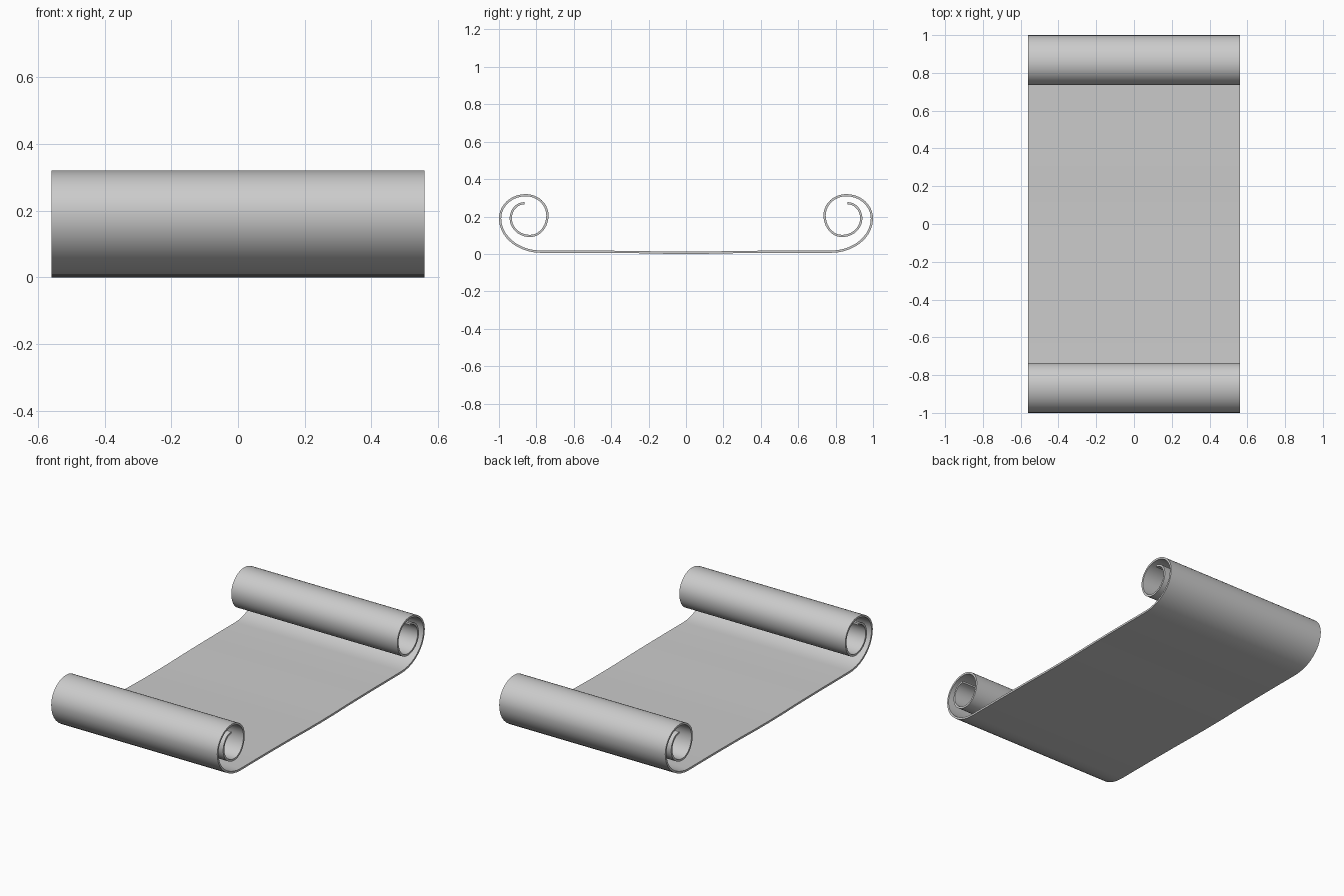
import bpy, bmesh
from mathutils import Vector

if "Cube" in bpy.data.objects:
    bpy.data.objects.remove(bpy.data.objects["Cube"])

HALF_W, THICK, STEPS = 0.56, 0.012, 10

# Spiral extremes (y, z); the tangent alternates horizontal / vertical
knots = [(0.775, 0.012), (0.994, 0.19), (0.857, 0.314), (0.741, 0.206),
         (0.834, 0.096), (0.937, 0.19), (0.864, 0.271)]


def quarter(a, b, horizontal):
    """Quarter ellipse from a to b, leaving a horizontally or vertically."""
    k = 0.5523
    (ay, az), (by, bz) = a, b
    corner = Vector((by, az)) if horizontal else Vector((ay, bz))
    a, b = Vector(a), Vector(b)
    c1, c2 = a.lerp(corner, k), b.lerp(corner, k)
    for i in range(1, STEPS + 1):
        t = i / STEPS
        s = 1 - t
        yield tuple(a * s**3 + c1 * 3 * s * s * t + c2 * 3 * s * t * t + b * t**3)


# Half profile: slightly sagging flat sheet, then the rolled end
half = [(0.13, 0.007), (0.27, 0.010), (0.5, 0.012), knots[0]]
for i in range(len(knots) - 1):
    half += quarter(knots[i], knots[i + 1], i % 2 == 0)
profile = [(-y, z) for y, z in reversed(half)] + [(0, 0.006)] + half

# Sweep the profile across the width
bm = bmesh.new()
rows = [[bm.verts.new((x, y, z)) for x in (-HALF_W, HALF_W)] for y, z in profile]
for r, s in zip(rows, rows[1:]):
    bm.faces.new((r[0], r[1], s[1], s[0]))
mesh = bpy.data.meshes.new("scroll_sheet")
bm.to_mesh(mesh)
bm.free()
sheet = bpy.data.objects.new("scroll_sheet", mesh)
bpy.context.collection.objects.link(sheet)

# Paper thickness
bpy.context.view_layer.objects.active = sheet
sheet.select_set(True)
solid = sheet.modifiers.new("thickness", 'SOLIDIFY')
solid.thickness = THICK
solid.offset = 0
bpy.ops.object.modifier_apply(modifier=solid.name)
bpy.ops.object.shade_smooth_by_angle()
